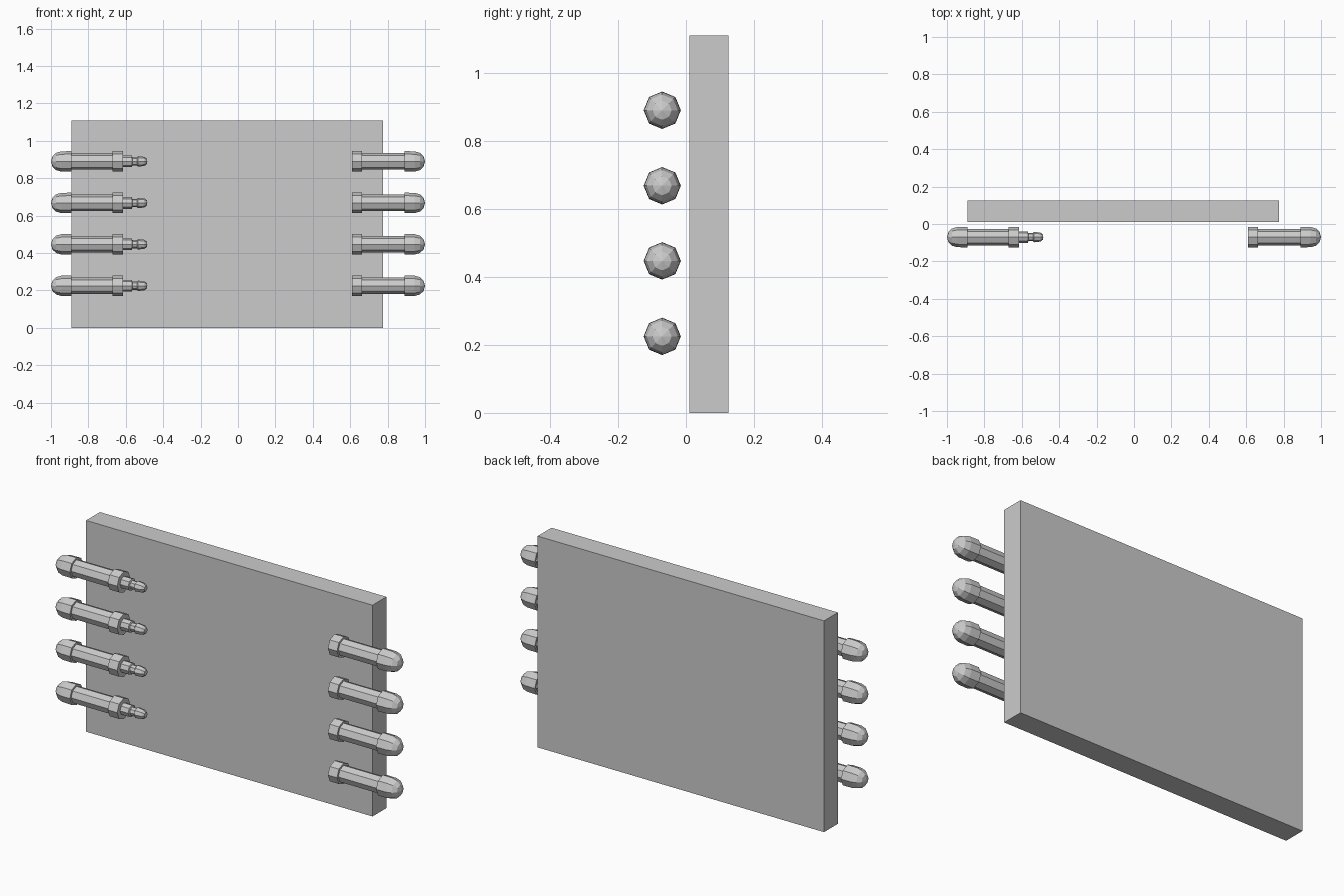
import bpy, bmesh, math

if "Cube" in bpy.data.objects:
    bpy.data.objects.remove(bpy.data.objects["Cube"])

ROWS = [0.225, 0.447, 0.668, 0.89]
PEG_Y = -0.07
SIDES = 8


def box(name, lo, hi):
    bm = bmesh.new()
    bmesh.ops.create_cube(bm, size=1)
    for v in bm.verts:
        v.co = [(a + b) / 2 + c * (b - a) for a, b, c in zip(lo, hi, v.co)]
    return finish(name, bm)


def finish(name, bm):
    bmesh.ops.recalc_face_normals(bm, faces=bm.faces)
    mesh = bpy.data.meshes.new(name)
    bm.to_mesh(mesh)
    bm.free()
    obj = bpy.data.objects.new(name, mesh)
    bpy.context.collection.objects.link(obj)
    return obj


def turned(name, profile, z):
    """Low-poly lathe along x from (x, radius) pairs; radius 0 makes a pole."""
    bm = bmesh.new()
    rings = []
    for x, r in profile:
        n = SIDES if r else 1
        rings.append([bm.verts.new((x, PEG_Y + r * math.cos(math.tau * i / SIDES),
                                    z + r * math.sin(math.tau * i / SIDES)))
                      for i in range(n)])
    for a, b in zip(rings, rings[1:]):
        for i in range(SIDES):
            j = (i + 1) % SIDES
            quad = [a[i % len(a)], a[j % len(a)], b[j % len(b)], b[i % len(b)]]
            bm.faces.new(list(dict.fromkeys(quad)))
    for ring in (rings[0], rings[-1]):
        if len(ring) > 1:
            bm.faces.new(ring)
    return finish(name, bm)


# Rounded outer cap, slim barrel and collar, shared by both sides
barrel = [(-1.0, 0), (-0.992, 0.028), (-0.973, 0.046), (-0.945, 0.054),
          (-0.89, 0.055), (-0.89, 0.044)]
plug = barrel + [(-0.67, 0.044), (-0.67, 0.055), (-0.615, 0.055),
                 # stepped pin with a rounded nose
                 (-0.615, 0.031), (-0.568, 0.031), (-0.565, 0.022),
                 (-0.54, 0.022), (-0.535, 0.028), (-0.50, 0.024),
                 (-0.487, 0.014), (-0.485, 0)]
socket = barrel + [(-0.663, 0.044), (-0.663, 0.055), (-0.61, 0.055)]
socket = [(-x, r) for x, r in socket]

# Backing board
box("board", (-0.89, 0.01, 0), (0.775, 0.125, 1.11))

# Four plugs on the left, four sockets on the right
for row, z in enumerate(ROWS, 1):
    turned(f"plug_{row}", plug, z)
    turned(f"socket_{row}", socket, z)
